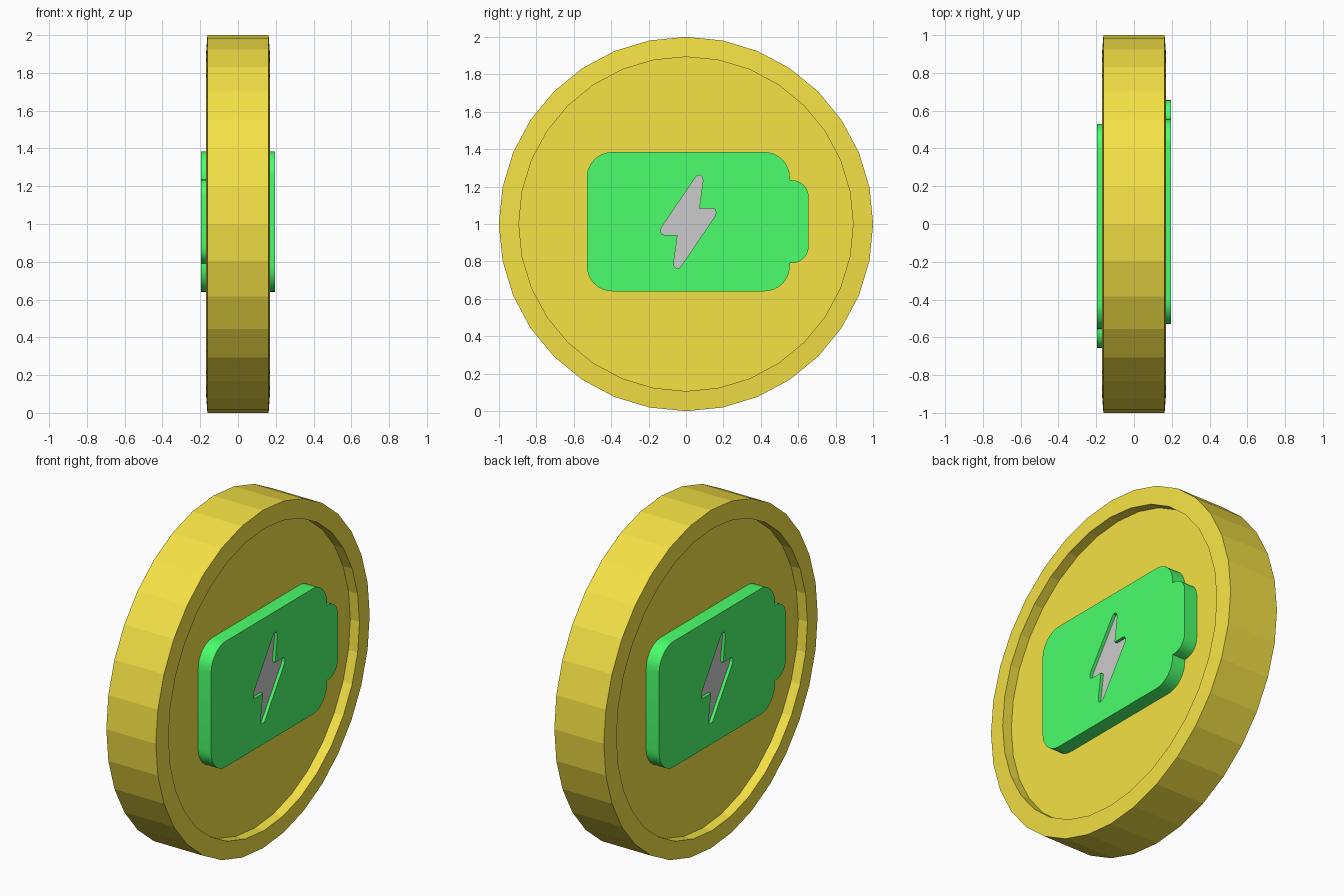
import bpy, bmesh
from math import sin, cos, pi, radians
from mathutils import Matrix

if "Cube" in bpy.data.objects:
    bpy.data.objects.remove(bpy.data.objects["Cube"])

FLOOR, TOP, BOLT_TOP = 0.11, 0.195, 0.176   # distances from the coin's mid-plane
CY, CZ = 0.0125, 1.0125                     # centre of the battery emblem


def material(name, rgb):
    m = bpy.data.materials.new(name)
    m.diffuse_color = (*rgb, 1)
    m.use_nodes = True
    m.node_tree.nodes["Principled BSDF"].inputs["Base Color"].default_value = m.diffuse_color
    return m


gold = material("gold", (0.91, 0.76, 0.06))
green = material("green", (0.07, 1.0, 0.15))


# Coin: lathed profile around the x axis, 32 sides, recessed faces
def make_coin(sides=32):
    half = [(FLOOR, 0.893), (0.17, 0.893), (0.162, 1.0)]
    profile = half + [(-x, r) for x, r in reversed(half)]
    bm = bmesh.new()
    rings = []
    for x, r in profile:
        rings.append([bm.verts.new((x, r * sin(2 * pi * i / sides),
                                    1 + r * cos(2 * pi * i / sides)))
                      for i in range(sides)])
    for a, b in zip(rings, rings[1:]):
        for i in range(sides):
            j = (i + 1) % sides
            bm.faces.new((a[i], a[j], b[j], b[i]))
    bm.faces.new(rings[0])
    bm.faces.new(rings[-1])
    bmesh.ops.recalc_face_normals(bm, faces=bm.faces)
    me = bpy.data.meshes.new("coin")
    bm.to_mesh(me)
    bm.free()
    me.materials.append(gold)
    bpy.context.collection.objects.link(bpy.data.objects.new("coin", me))


def arc(cx, cy, r, start, steps=8):
    """Quarter circle running clockwise from the start angle (degrees)."""
    return [(cx + r * cos(radians(start - 90 * i / steps)),
             cy + r * sin(radians(start - 90 * i / steps)))
            for i in range(steps + 1)]


# Battery outline: rounded body with a rounded terminal on the +y end
def battery_outline():
    hz, r, tz, tr = 0.372, 0.136, 0.222, 0.09
    left, right, tip = -0.53, 0.555, 0.655
    upper = arc(left + r, CZ + hz - r, r, 180)
    upper += arc(right - r, CZ + hz - r, r, 90)
    upper += [(right, CZ + tz)]
    upper += arc(tip - tr, CZ + tz - tr, tr, 90)
    return upper + [(y, 2 * CZ - z) for y, z in reversed(upper)]


# Lightning bolt outline: half of it, repeated by a half turn
def bolt_outline():
    half = [(0.035, 0.232), (0.047, 0.246), (0.062, 0.249), (0.075, 0.239),
            (0.078, 0.218), (0.057, 0.070), (0.130, 0.070), (0.144, 0.064),
            (0.148, 0.050), (0.143, 0.030)]
    pts = half + [(-y, -z) for y, z in half]
    return [(CY + y, CZ + z) for y, z in pts]


def plate(name, outlines, x0, x1, turn, mat=None):
    """Extrude (y, z) outlines from x0 to x1; inner outlines become holes."""
    cu = bpy.data.curves.new(name, 'CURVE')
    cu.dimensions = '2D'
    cu.fill_mode = 'BOTH'
    cu.extrude = (x1 - x0) / 2
    for pts in outlines:
        s = cu.splines.new('POLY')
        s.points.add(len(pts) - 1)
        for p, (y, z) in zip(s.points, pts):
            p.co = (y, z, 0, 1)
        s.use_cyclic_u = True
    ob = bpy.data.objects.new(name, cu)
    bpy.context.collection.objects.link(ob)
    if mat:
        cu.materials.append(mat)
    axes = Matrix(((0, 0, 1, (x0 + x1) / 2), (1, 0, 0, 0),
                   (0, 1, 0, 0), (0, 0, 0, 1)))
    ob.matrix_world = Matrix.Rotation(turn, 4, 'Z') @ axes
    bpy.ops.object.select_all(action='DESELECT')
    ob.select_set(True)
    bpy.context.view_layer.objects.active = ob
    bpy.ops.object.convert(target='MESH')
    bm = bmesh.new()
    bm.from_mesh(ob.data)
    bmesh.ops.remove_doubles(bm, verts=bm.verts, dist=1e-5)
    bmesh.ops.recalc_face_normals(bm, faces=bm.faces)
    bm.to_mesh(ob.data)
    bm.free()
    bpy.ops.object.shade_smooth_by_angle(angle=radians(30))


make_coin()
# The same emblem on both faces, turned half way round z
for side, turn in (("right", 0), ("left", pi)):
    plate("battery_" + side, [battery_outline(), bolt_outline()],
          FLOOR, TOP, turn, green)
    plate("bolt_" + side, [bolt_outline()], FLOOR, BOLT_TOP, turn)
